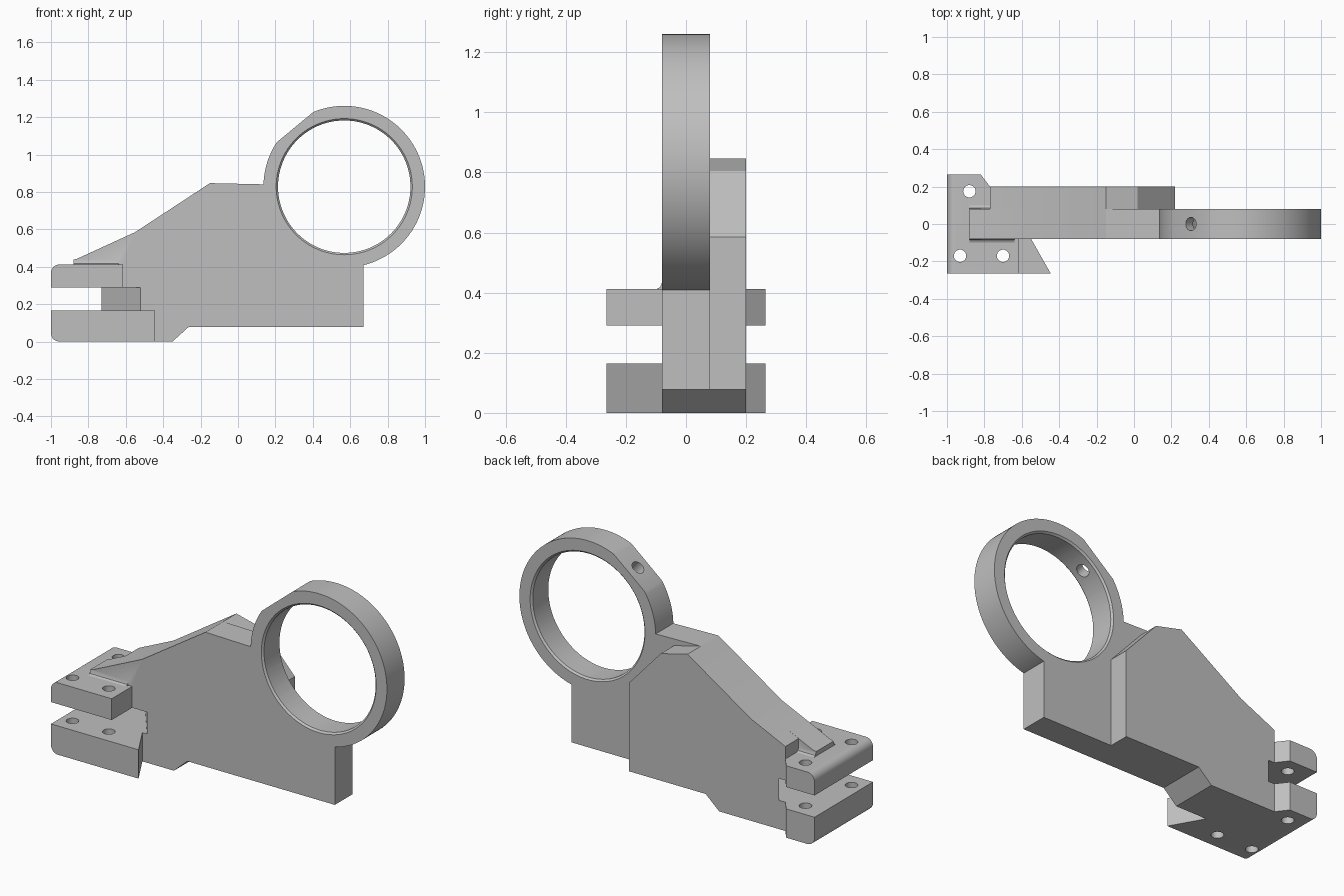
import bpy, bmesh, math
from mathutils import Vector, Matrix

old = bpy.data.objects.get("Cube")
if old:
    bpy.data.objects.remove(old, do_unlink=True)

grey = bpy.data.materials.new("light grey")
grey.use_nodes = True
colour = (0.52, 0.52, 0.52, 1)
grey.diffuse_color = colour
grey.node_tree.nodes["Principled BSDF"].inputs["Base Color"].default_value = colour


def finish(name, bm):
    bmesh.ops.recalc_face_normals(bm, faces=bm.faces)
    mesh = bpy.data.meshes.new(name)
    bm.to_mesh(mesh)
    bm.free()
    mesh.materials.append(grey)
    ob = bpy.data.objects.new(name, mesh)
    bpy.context.collection.objects.link(ob)
    return ob


def prism(name, pts, axis, lo, hi, round_z=None):
    """Extrude a profile along y (points are x,z), z (x,y) or x (y,z)."""
    place = {"y": lambda a, b: (a, lo, b),
             "z": lambda a, b: (a, b, lo),
             "x": lambda a, b: (lo, a, b)}[axis]
    bm = bmesh.new()
    face = bm.faces.new([bm.verts.new(place(*p)) for p in pts])
    out = bmesh.ops.extrude_face_region(bm, geom=[face])
    step = Vector([(hi - lo) * (axis == c) for c in "xyz"])
    bmesh.ops.translate(bm, vec=step, verts=[v for v in out["geom"] if isinstance(v, bmesh.types.BMVert)])
    if round_z is not None:
        edges = [e for e in bm.edges
                 if all(v.co.x < -0.99 and abs(v.co.z - round_z) < 1e-4 for v in e.verts)]
        bmesh.ops.bevel(bm, geom=edges, offset=0.045, segments=8, profile=0.5, affect="EDGES")
    return finish(name, bm)


def cylinder(name, centre, direction, r1, depth, r2=None, sides=32):
    bm = bmesh.new()
    turn = Vector(direction).to_track_quat("Z", "Y").to_matrix().to_4x4()
    bmesh.ops.create_cone(bm, cap_ends=True, segments=sides, radius1=r1,
                          radius2=r1 if r2 is None else r2, depth=depth,
                          matrix=Matrix.Translation(centre) @ turn)
    return finish(name, bm)


def combine(base, other, operation):
    mod = base.modifiers.new(operation.lower(), "BOOLEAN")
    mod.operation = operation
    mod.solver = "EXACT"
    mod.object = other
    bpy.context.view_layer.objects.active = base
    bpy.ops.object.modifier_apply(modifier=mod.name)
    bpy.data.objects.remove(other, do_unlink=True)


FRONT, MID, BACK = -0.08, 0.08, 0.20
CX, CZ = 0.568, 0.828
slope = [(-0.15, 0.847), (-0.55, 0.585)]
foot = [(-0.35, 0), (-0.265, 0.077)]

# Front plate that carries the ring
body = prism("bracket_body", slope + [(-0.86, 0.443), (-0.88, 0.438), (-0.88, 0)] + foot
             + [(0.67, 0.077), (0.67, 0.45), (0.4, 0.7), (0.25, 0.838)], "y", FRONT, MID)

# Shorter stiffening plate behind it
combine(body, prism("back_plate", slope + [(-0.77, 0.484), (-0.77, 0)] + foot
                    + [(0.22, 0.077), (0.22, 0.585), (0.02, 0.805)], "y", MID, BACK), "UNION")

# Ring with a flat on its upper shoulder
ring = cylinder("ring", (CX, 0, CZ), (0, 1, 0), 0.432, MID - FRONT, sides=128)
out = Vector((-0.638, 0, 0.77))
flat = cylinder("flat_cutter", Vector((CX, 0, CZ)) + out * 0.513, out, 0.4, 0.2)
combine(ring, flat, "DIFFERENCE")
combine(body, ring, "UNION")

# Mounting flanges with one rounded outer edge each
rear = [(-0.77, 0.2), (-0.82, 0.265), (-1, 0.265), (-1, -0.265)]
combine(body, prism("upper_flange", rear + [(-0.615, -0.265), (-0.615, 0)],
                    "z", 0.29, 0.412, 0.412), "UNION")
combine(body, prism("lower_flange", rear + [(-0.445, -0.265), (-0.55, -0.08), (-0.55, 0)],
                    "z", 0, 0.165, 0), "UNION")

# Small fillets where the plate meets the upper flange
for y, side, end in ((FRONT, -1, -0.64), (MID, 1, -0.76)):
    pts = [(y - side * 0.01, 0.40), (y + side * 0.018, 0.40), (y + side * 0.018, 0.412),
           (y + side * 0.006, 0.418), (y, 0.434), (y - side * 0.01, 0.434)]
    combine(body, prism("fillet", pts, "x", -0.88, end), "UNION")

# Slot between the flanges with a slanted end wall
slot = prism("slot_cutter", [(-1.1, -0.3), (-0.355, -0.3), (-0.52, -0.08), (-0.73, 0.2),
                             (-0.805, 0.3), (-1.1, 0.3)], "z", 0.165, 0.29)
combine(body, slot, "DIFFERENCE")

# Ring bore with chamfered rims
combine(body, cylinder("bore_cutter", (CX, 0, CZ), (0, 1, 0), 0.354, 0.5, sides=128), "DIFFERENCE")
for s in (-1, 1):
    rim = cylinder("rim_cutter", (CX, s * 0.08, CZ), (0, s, 0), 0.344, 0.04, 0.384, 128)
    combine(body, rim, "DIFFERENCE")

# Screw holes in the flanges and the radial hole in the ring flat
for x, y in ((-0.88, 0.175), (-0.93, -0.17), (-0.70, -0.17)):
    combine(body, cylinder("hole_cutter", (x, y, 0.2), (0, 0, 1), 0.033, 0.6), "DIFFERENCE")
radial = cylinder("radial_cutter", Vector((CX, 0, CZ)) + out * 0.4, out, 0.036, 0.3)
combine(body, radial, "DIFFERENCE")

bpy.ops.object.select_all(action="DESELECT")
body.select_set(True)
bpy.context.view_layer.objects.active = body
bpy.ops.object.shade_smooth_by_angle(angle=math.radians(25))
